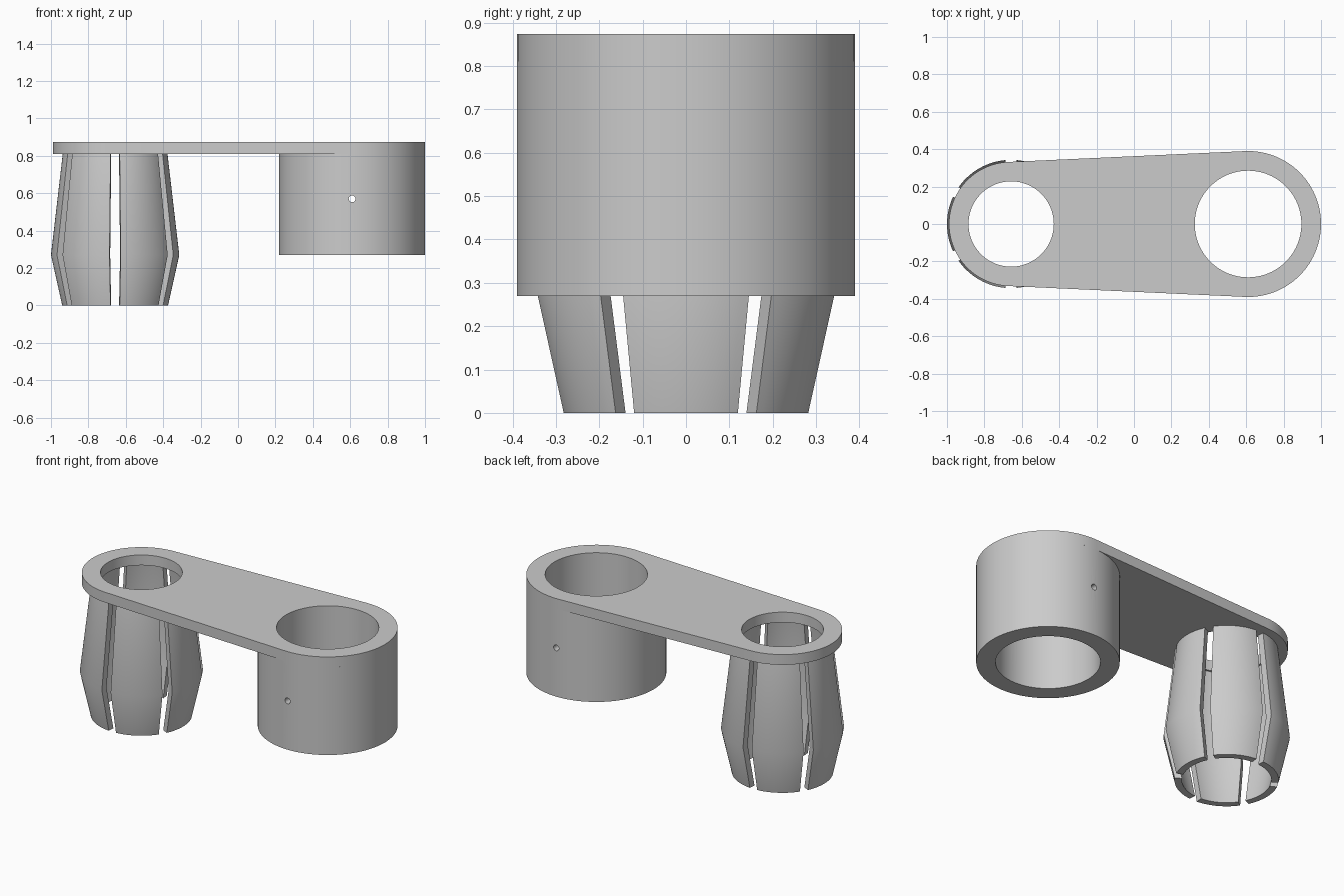
import bpy
import bmesh
from math import sin, cos, asin, pi, radians
from mathutils import Matrix

cube = bpy.data.objects.get("Cube")
if cube:
    bpy.data.objects.remove(cube, do_unlink=True)

SMALL_X, SMALL_R, SMALL_HOLE = -0.657, 0.332, 0.228
BIG_X, BIG_R, BIG_HOLE = 0.61, 0.39, 0.285
PLATE_Z, TOP_Z, BARREL_Z = 0.81, 0.873, 0.27

grey = bpy.data.materials.new("plain_grey")
grey.use_nodes = True
colour = (0.6, 0.6, 0.6, 1)
grey.diffuse_color = colour
grey.node_tree.nodes["Principled BSDF"].inputs["Base Color"].default_value = colour


def make_object(name, bm):
    bmesh.ops.recalc_face_normals(bm, faces=bm.faces)
    mesh = bpy.data.meshes.new(name)
    bm.to_mesh(mesh)
    bm.free()
    mesh.materials.append(grey)
    obj = bpy.data.objects.new(name, mesh)
    bpy.context.collection.objects.link(obj)
    return obj


def activate(obj):
    bpy.ops.object.select_all(action='DESELECT')
    obj.select_set(True)
    bpy.context.view_layer.objects.active = obj


def prism(name, outline, z0, z1):
    bm = bmesh.new()
    face = bm.faces.new([bm.verts.new((x, y, z0)) for x, y in outline])
    ext = bmesh.ops.extrude_face_region(bm, geom=[face], use_keep_orig=True)
    verts = [v for v in ext["geom"] if isinstance(v, bmesh.types.BMVert)]
    bmesh.ops.translate(bm, verts=verts, vec=(0, 0, z1 - z0))
    return make_object(name, bm)


def arc(cx, r, a0, a1, n):
    return [(cx + r * cos(a0 + (a1 - a0) * i / n), r * sin(a0 + (a1 - a0) * i / n))
            for i in range(n + 1)]


def circle(cx, r, n=96):
    return arc(cx, r, 0, 2 * pi, n)[:-1]


def cut(obj, cutter):
    cutter.hide_render = True
    mod = obj.modifiers.new("cut", 'BOOLEAN')
    mod.operation = 'DIFFERENCE'
    mod.solver = 'EXACT'
    mod.object = cutter
    activate(obj)
    bpy.ops.object.modifier_apply(modifier=mod.name)
    bpy.data.objects.remove(cutter, do_unlink=True)


def smooth(obj):
    activate(obj)
    bpy.ops.object.shade_smooth_by_angle(angle=radians(30))


# Link plate: two arcs joined by their common tangents
tangent = pi / 2 + asin((BIG_R - SMALL_R) / (BIG_X - SMALL_X))
outline = (arc(BIG_X, BIG_R, -tangent, tangent, 56)
           + arc(SMALL_X, SMALL_R, tangent, 2 * pi - tangent, 48))
plate = prism("link_plate", outline, PLATE_Z, TOP_Z)
cut(plate, prism("small_bore", circle(SMALL_X, SMALL_HOLE), 0.7, 1))
cut(plate, prism("large_bore", circle(BIG_X, BIG_HOLE), 0.7, 1))
smooth(plate)

# Barrel with a pin hole drilled from front to back
barrel = prism("barrel", circle(BIG_X, BIG_R), BARREL_Z, PLATE_Z)
cut(barrel, prism("barrel_bore", circle(BIG_X, BIG_HOLE), 0, 1))
drill = prism("pin_drill", circle(0, 0.018, 24), -0.6, 0.6)
drill.data.transform(Matrix.Translation((BIG_X, 0, 0.57)) @ Matrix.Rotation(pi / 2, 4, 'X'))
cut(barrel, drill)
smooth(barrel)

# Six sprung fingers: a bent wall section swept through part of a turn
WALL = 0.04
outer = [(0.283, 0), (0.343, 0.27), (0.28, PLATE_Z)]
section = outer + [(r - WALL, z) for r, z in reversed(outer)]
STEPS, HALF = 14, radians(25)
for i in range(6):
    bm = bmesh.new()
    rings = []
    for s in range(STEPS + 1):
        a = i * pi / 3 - HALF + 2 * HALF * s / STEPS
        rings.append([bm.verts.new((SMALL_X + r * cos(a), r * sin(a), z))
                      for r, z in section])
    for p, q in zip(rings, rings[1:]):
        for k in range(len(section)):
            m = (k + 1) % len(section)
            bm.faces.new((p[k], p[m], q[m], q[k]))
    for end in (rings[0], rings[-1]):
        bm.faces.new((end[0], end[1], end[4], end[5]))
        bm.faces.new((end[1], end[2], end[3], end[4]))
    smooth(make_object(f"finger_{i + 1}", bm))
